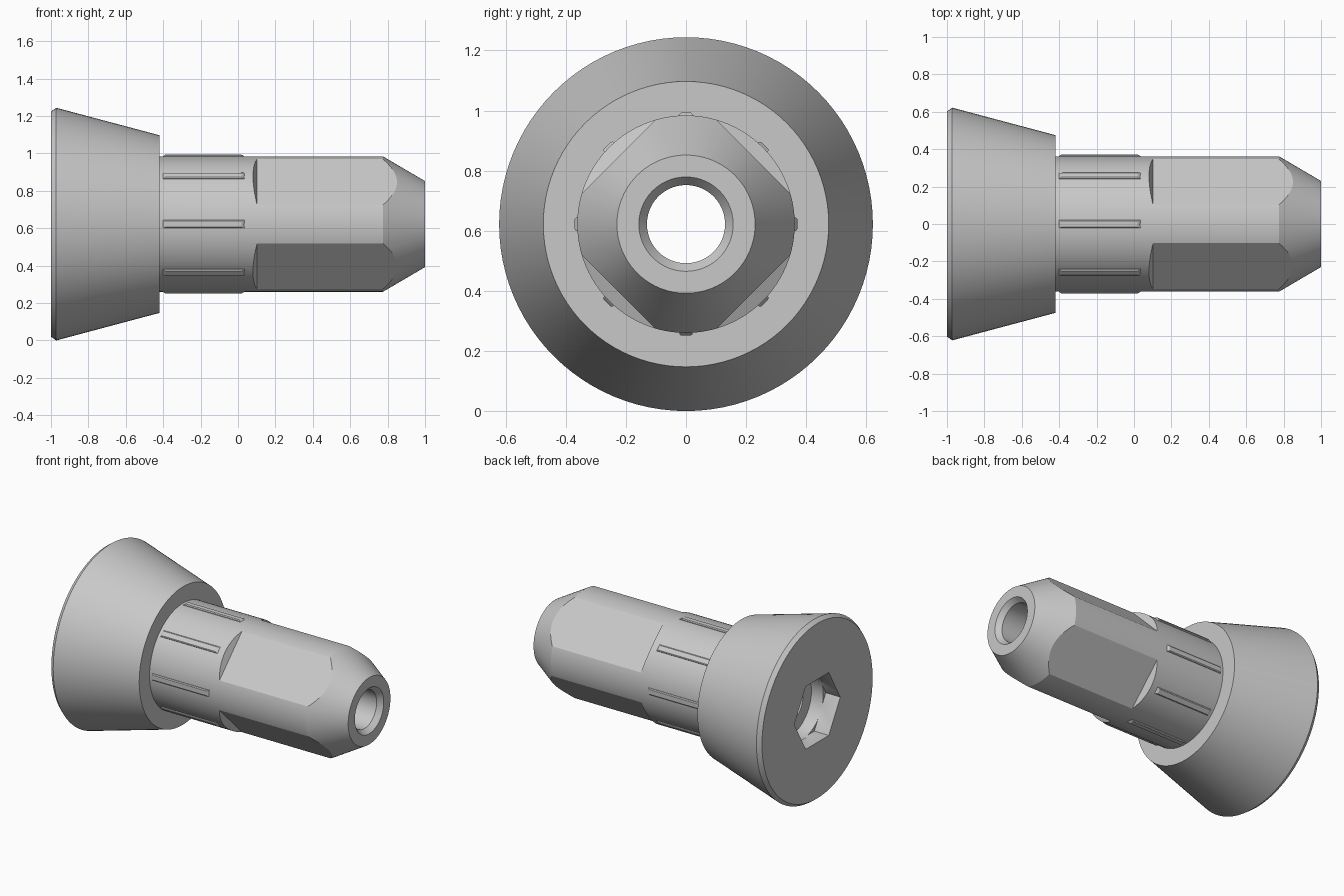
import bpy, bmesh, math
from mathutils import Matrix, Vector

cube = bpy.data.objects.get("Cube")
if cube:
    bpy.data.objects.remove(cube, do_unlink=True)

AXIS_Z = 0.622      # height of the long axis
SEGMENTS = 96

steel = bpy.data.materials.new("grey_steel")
steel.use_nodes = True
grey = (0.58, 0.58, 0.58, 1)
steel.diffuse_color = grey
steel.node_tree.nodes["Principled BSDF"].inputs["Base Color"].default_value = grey


def finish(bm, name):
    bmesh.ops.recalc_face_normals(bm, faces=bm.faces)
    bmesh.ops.translate(bm, verts=bm.verts, vec=(0, 0, AXIS_Z))
    mesh = bpy.data.meshes.new(name)
    bm.to_mesh(mesh)
    bm.free()
    mesh.materials.append(steel)
    obj = bpy.data.objects.new(name, mesh)
    bpy.context.collection.objects.link(obj)
    return obj


def lathe(name, profile, segments=SEGMENTS):
    """Turn a closed (x, radius) profile around the long axis."""
    bm = bmesh.new()
    rings = []
    for i in range(segments):
        a = math.tau * i / segments
        rings.append([bm.verts.new((x, r * math.cos(a), r * math.sin(a))) for x, r in profile])
    n = len(profile)
    for i in range(segments):
        here, after = rings[i], rings[(i + 1) % segments]
        for j in range(n):
            k = (j + 1) % n
            bm.faces.new((here[j], here[k], after[k], after[j]))
    return finish(bm, name)


def rod(name, x0, x1, radius, sides):
    """Solid prism along the long axis, first corner toward +y."""
    bm = bmesh.new()
    ends = []
    for x in (x0, x1):
        angles = [math.tau * i / sides for i in range(sides)]
        ends.append([bm.verts.new((x, radius * math.cos(a), radius * math.sin(a))) for a in angles])
        bm.faces.new(ends[-1])
    for i in range(sides):
        k = (i + 1) % sides
        bm.faces.new((ends[0][i], ends[0][k], ends[1][k], ends[1][i]))
    return finish(bm, name)


def radial_prism(name, profile, half_width, angle, bevel=0):
    """Extrude an (x, outward) profile sideways, then turn it about the axis."""
    bm = bmesh.new()
    face = bm.faces.new([bm.verts.new((x, -half_width, u)) for x, u in profile])
    out = bmesh.ops.extrude_face_region(bm, geom=[face])
    moved = [v for v in out["geom"] if isinstance(v, bmesh.types.BMVert)]
    bmesh.ops.translate(bm, verts=moved, vec=(0, 2 * half_width, 0))
    if bevel:
        top = max(v.co.z for v in bm.verts) - 0.001
        edges = [e for e in bm.edges if all(v.co.z > top for v in e.verts)]
        bmesh.ops.bevel(bm, geom=edges, offset=bevel, segments=1, affect='EDGES')
    bm.transform(Matrix.Rotation(angle, 4, 'X'))
    return finish(bm, name)


def cut(target, cutter):
    cutter.hide_render = True
    mod = target.modifiers.new("cut", 'BOOLEAN')
    mod.operation = 'DIFFERENCE'
    mod.solver = 'EXACT'
    mod.object = cutter
    bpy.context.view_layer.objects.active = target
    bpy.ops.object.modifier_apply(modifier=mod.name)
    bpy.data.objects.remove(cutter, do_unlink=True)


# Tapered head, round shank and coned tip with a chamfered through bore
body = lathe("bolt_body", [
    (-1, 0.13), (-1, 0.602), (-0.972, 0.622), (-0.42, 0.475), (-0.42, 0.362),
    (0.775, 0.362), (1, 0.23), (1, 0.157), (0.965, 0.13)])

# Hexagonal drive socket with a round relief at its bottom
cut(body, rod("socket_cutter", -1.1, -0.89, 0.25, 6))
cut(body, rod("relief_cutter", -0.9, -0.8, 0.222, SEGMENTS))

# Four long flats with slanted shoulders
for i in range(4):
    angle = math.radians(45 + 90 * i)
    cut(body, radial_prism("flat_cutter", [
        (0.102, 0.318), (0.011, 0.5), (1.1, 0.5), (1.1, 0.318)], 0.4, angle))

# Eight grip ribs around the collar
ribs = [radial_prism("grip_rib_%d" % (i + 1), [
    (-0.415, 0.34), (-0.395, 0.371), (0.025, 0.371), (0.05, 0.345)],
    0.022, math.radians(45 * i), 0.006) for i in range(8)]

# Smooth turned surfaces, crisp machined edges
bpy.ops.object.select_all(action='DESELECT')
for obj in [body] + ribs:
    obj.select_set(True)
bpy.context.view_layer.objects.active = body
bpy.ops.object.shade_smooth_by_angle(angle=math.radians(20))
